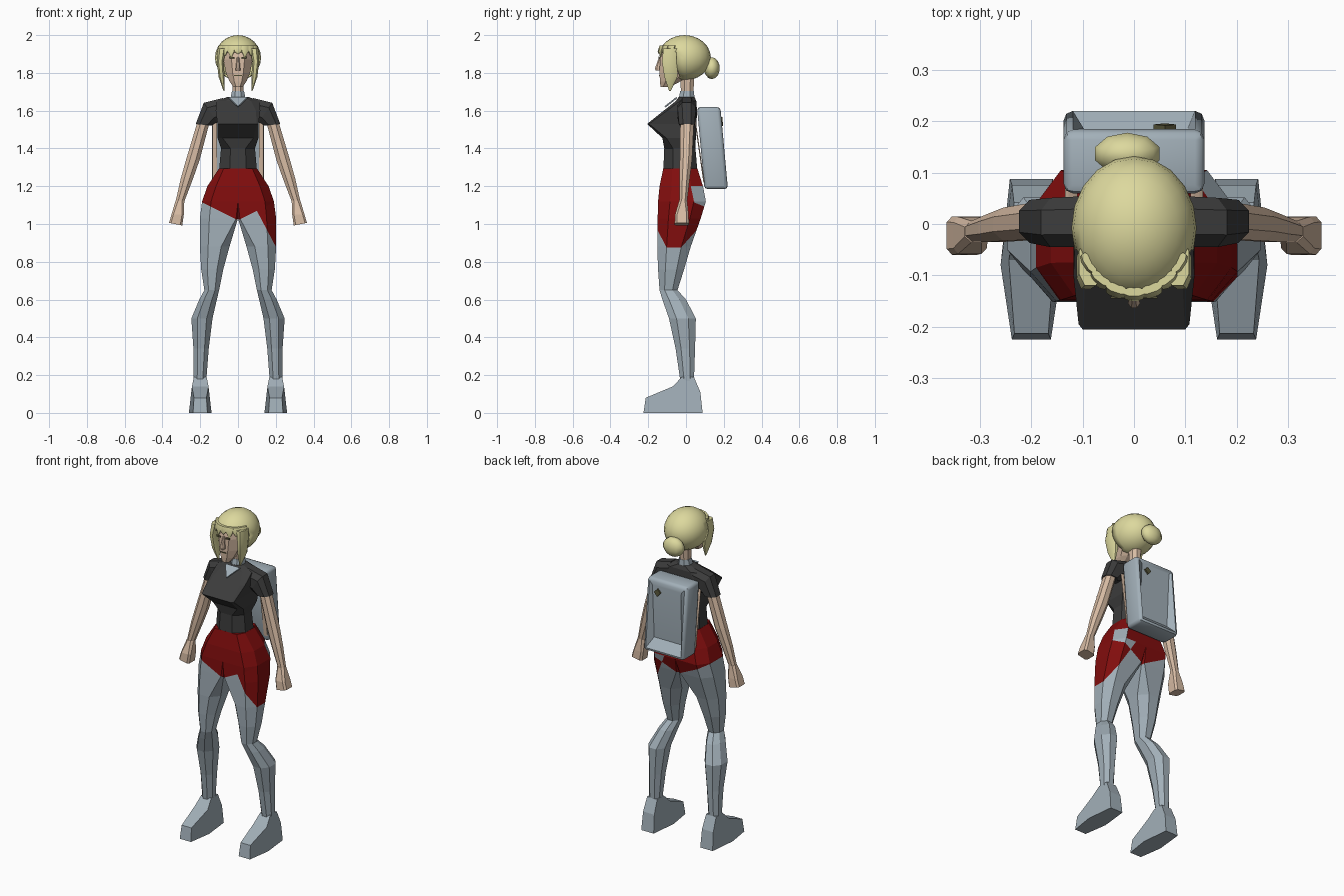
import bpy, bmesh, math
from mathutils import Vector

if "Cube" in bpy.data.objects:
    bpy.data.objects.remove(bpy.data.objects["Cube"])


def material(name, rgb):
    m = bpy.data.materials.new(name)
    m.diffuse_color = (*rgb, 1)
    m.use_nodes = True
    m.node_tree.nodes["Principled BSDF"].inputs["Base Color"].default_value = m.diffuse_color
    return m


SKIN = material("skin", (0.68, 0.50, 0.37))
HAIR = material("blond_hair", (0.72, 0.69, 0.34))
BLACK = material("black_cloth", (0.045, 0.045, 0.045))
RED = material("red_cloth", (0.22, 0.004, 0.004))
GREY = material("blue_grey", (0.36, 0.43, 0.48))
DARK = material("dark_olive", (0.09, 0.085, 0.04))


def finish(name, bm, mats, smooth=None):
    bmesh.ops.remove_doubles(bm, verts=bm.verts, dist=0.0005)
    bmesh.ops.recalc_face_normals(bm, faces=bm.faces)
    me = bpy.data.meshes.new(name)
    bm.to_mesh(me)
    bm.free()
    for m in mats:
        me.materials.append(m)
    ob = bpy.data.objects.new(name, me)
    bpy.context.collection.objects.link(ob)
    if smooth:
        bpy.context.view_layer.objects.active = ob
        ob.select_set(True)
        bpy.ops.object.shade_smooth_by_angle(angle=math.radians(smooth))
        ob.select_set(False)
    return ob


def ring(z, x0, x1, y0, y1, ci=0.28, co=0.28):
    """Level eight-sided section; ci / co are inner / outer corner cuts."""
    w, d = x1 - x0, y1 - y0
    return [(x0 + ci * w, y0, z), (x1 - co * w, y0, z), (x1, y0 + co * d, z), (x1, y1 - co * d, z),
            (x1 - co * w, y1, z), (x0 + ci * w, y1, z), (x0, y1 - ci * d, z), (x0, y0 + ci * d, z)]


def tilted(c, u, v):
    """Eight-sided section spanned by half-extent vectors u and v."""
    c, u, v = Vector(c), Vector(u), Vector(v)
    k = 0.5
    return [c + a * u + b * v for a, b in ((-k, -1), (k, -1), (1, -k), (1, k), (k, 1), (-k, 1), (-1, k), (-1, -k))]


def loft(rings, s=1):
    bm = bmesh.new()
    rows = [[bm.verts.new((p[0] * s, p[1], p[2])) for p in r] for r in rings]
    n = len(rows[0])
    for a, b in zip(rows, rows[1:]):
        for i in range(n):
            bm.faces.new((a[i], a[(i + 1) % n], b[(i + 1) % n], b[i]))
    bm.faces.new(rows[0])
    bm.faces.new(rows[-1])
    return bm


def plate(name, pts, mat, depth):
    """Thin flat plate with a given offset vector."""
    return finish(name, loft([pts, [Vector(p) + Vector(depth) for p in pts]]), [mat])


for s, side in ((1, "left"), (-1, "right")):
    # Hip half and leg in one loft, split where the shorts end
    bm = loft([
        ring(0.17, .168, .235, -.03, .042), ring(0.34, .155, .236, -.055, .048),
        ring(0.50, .135, .247, -.09, .052), ring(0.60, .112, .205, -.125, .0),
        ring(0.65, .100, .178, -.14, -.045), ring(0.76, .078, .195, -.148, -.01),
        ring(0.88, .045, .202, -.152, .025), ring(1.03, .0, .202, -.15, .078, .05, .25),
        ring(1.12, .0, .19, -.148, .105, 0, .25), ring(1.20, .0, .162, -.14, .09, 0, .28),
        ring(1.295, .0, .1, -.12, .06, 0, .25)], s)
    bisect = lambda co, no: bmesh.ops.bisect_plane(
        bm, geom=bm.verts[:] + bm.edges[:] + bm.faces[:], plane_co=co, plane_no=no)
    bisect((0, 0, 1.02), (-.5 * s, 0, 1))
    if s > 0:
        bisect((.1, 0, 1.07), (1.9, 0, 1))
    bmesh.ops.recalc_face_normals(bm, faces=bm.faces)
    for f in bm.faces:
        c = f.calc_center_median()
        x = abs(c.x)
        red = c.z > 1.02 + .5 * x or (s > 0 and c.z > 1.07 - 1.9 * (x - .1))
        patch = s > 0 and 1.1 < c.z < 1.2 and x > .1 and c.y > .03 and f.normal.y > .3
        f.material_index = 1 if red and not patch else 0
    finish(side + "_leg_and_hip", bm, [GREY, RED])

    # Boot: side outline, narrower at the top, toe and heel
    outline = [(-.225, 0, .038), (-.08, 0, .06), (.088, 0, .042), (.076, .11, .038),
               (.042, .19, .034), (-.022, .19, .034), (-.07, .14, .044), (-.213, .08, .033)]
    finish(side + "_boot", loft([[(.2 + k * w, y, z) for y, z, w in outline] for k in (-1, 1)], s), [GREY])

    # Sleeve bending from the shoulder down to the arm
    finish(side + "_sleeve", loft([
        tilted((.08, .005, 1.605), (0, 0, .062), (0, .05, 0)),
        tilted((.145, .003, 1.59), (.036, 0, .052), (0, .048, 0)),
        tilted((.183, .005, 1.525), (.041, 0, .004), (0, .042, 0))], s), [BLACK])

    # Bare arm and closed hand
    finish(side + "_arm", loft([
        ring(1.54, .15, .215, -.03, .042), ring(1.34, .203, .275, -.033, .032),
        ring(1.24, .238, .303, -.035, .02), ring(1.12, .284, .33, -.034, .006)], s), [SKIN])
    finish(side + "_hand", loft([
        ring(1.125, .284, .33, -.036, .006), ring(1.05, .287, .352, -.058, .014, .15, .15),
        [(x, y, z + (.36 - x) * -.2 + .015) for x, y, z in ring(.99, .295, .365, -.06, .015, .15, .15)]], s), [SKIN])

    # Backpack strap
    finish(side + "_strap", loft([
        tilted((.122, .045, 1.57), (.012, 0, 0), (0, .003, 0)),
        tilted((.122, .095, 1.22), (.012, 0, 0), (0, .003, 0))], s), [SKIN])

    # Long lock of hair beside the face
    finish(side + "_hair_lock", loft([
        tilted((.085, -.075, 1.93), (.022, 0, 0), (0, .045, 0)),
        tilted((.094, -.085, 1.86), (.018, 0, 0), (0, .042, 0)),
        tilted((.087, -.08, 1.78), (.016, 0, 0), (0, .035, 0)),
        tilted((.074, -.085, 1.705), (.003, 0, 0), (0, .005, 0))], s), [HAIR], 40)

    # Eye
    plate(side + "_eye", [(s * .018, -.141, 1.874), (s * .046, -.141, 1.876),
                          (s * .046, -.141, 1.888), (s * .018, -.141, 1.884)], DARK, (0, -.004, 0))

# Shirt body with a sharp bust
finish("shirt", loft([
    ring(1.285, -.1, .1, -.12, .06), ring(1.40, -.09, .09, -.115, .05),
    ring(1.455, -.108, .108, -.125, .052, .12, .12), ring(1.53, -.108, .108, -.206, .056, .04, .04),
    ring(1.60, -.118, .118, -.118, .058, .1, .1), ring(1.65, -.115, .115, -.055, .055, .2, .2),
    ring(1.673, -.055, .055, -.038, .045)]), [BLACK])

# Collar, neckline and neck
plate("neckline", [(-.05, -.046, 1.666), (0, -.108, 1.617), (.05, -.046, 1.666)], GREY, (0, -.006, .006))
finish("collar", loft([ring(1.65, -.042, .042, -.042, .046), ring(1.705, -.032, .032, -.03, .042)]), [GREY])
finish("neck", loft([ring(1.69, -.029, .029, -.027, .039), ring(1.80, -.032, .032, -.03, .045)]), [SKIN])

# Head with a tapered jaw
finish("head", loft([
    ring(1.725, -.024, .024, -.135, -.085), ring(1.755, -.045, .045, -.138, -.03),
    ring(1.80, -.064, .064, -.14, .03), ring(1.87, -.078, .078, -.138, .06),
    ring(1.93, -.078, .078, -.125, .07), ring(1.965, -.05, .05, -.07, .06)]), [SKIN])
finish("nose", loft([
    ring(1.812, -.012, .012, -.162, -.13), ring(1.825, -.012, .012, -.164, -.13),
    ring(1.885, -.006, .006, -.142, -.13)]), [SKIN])
plate("mouth", [(-.02, -.1385, 1.783), (.02, -.1385, 1.783), (.02, -.1395, 1.789), (-.02, -.1395, 1.789)],
      DARK, (0, -.003, 0))


def ball(center, radii, seg, rings):
    bm = bmesh.new()
    bmesh.ops.create_uvsphere(bm, u_segments=seg, v_segments=rings, radius=1)
    for v in bm.verts:
        v.co = Vector([c + r * k for c, r, k in zip(center, radii, v.co)])
    return bm


# Hair cap, open at the face
bm = ball((0, -.008, 1.88), (.122, .14, .12), 20, 12)
face = [f for f in bm.faces if f.calc_center_median().y < -.045 and f.calc_center_median().z < 1.915]
bmesh.ops.delete(bm, geom=face, context='FACES')
cap = finish("hair_cap", bm, [HAIR], 50)
mod = cap.modifiers.new("thickness", 'SOLIDIFY')
mod.thickness = 0.01

# Fringe locks around the forehead
for i, tip in enumerate((1.85, 1.893, 1.885, 1.90, 1.885, 1.893, 1.85)):
    a = math.radians((i - 3) * 19)
    x, y = .112 * math.sin(a), -.008 - .134 * math.cos(a)
    t = Vector((math.cos(a), math.sin(a), 0))
    o = Vector((math.sin(a), -math.cos(a), 0))
    finish(f"fringe_{i + 1}", loft([
        tilted((x * .93, y * .93, 1.945), t * .021, o * .008), tilted((x, y, 1.915), t * .018, o * .008),
        tilted((x, y, tip), t * .004, o * .003)]), [HAIR], 40)

# Hair bun
finish("hair_bun", ball((-.013, .137, 1.825), (.068, .042, .058), 10, 7), [HAIR], 60)

# Backpack: leaning rounded box with a hollow lower back panel
bm = bmesh.new()
bmesh.ops.create_cube(bm, size=1)
for v in bm.verts:
    v.co = (v.co.x * .274, .14 + v.co.y * .124 - v.co.z * .04, 1.402 + v.co.z * .435)
bmesh.ops.bevel(bm, geom=bm.edges[:], offset=.018, segments=2, profile=.5, affect='EDGES')
back = max(bm.faces, key=lambda f: f.calc_area() * f.normal.y)
bmesh.ops.inset_region(bm, faces=[back], thickness=.03, depth=0)
for v in back.verts:
    if v.co.z < 1.4:
        v.co.y -= .05
        v.co.z += .03
finish("backpack", bm, [GREY], 45)

# Small dark buckle on the backpack
plate("backpack_buckle", [(.06 + dx, .185 - dz * .09, 1.545 + dz) for dx, dz in
                          ((-.022, 0), (0, -.025), (.022, 0), (0, .022))], DARK, (0, .009, 0))
